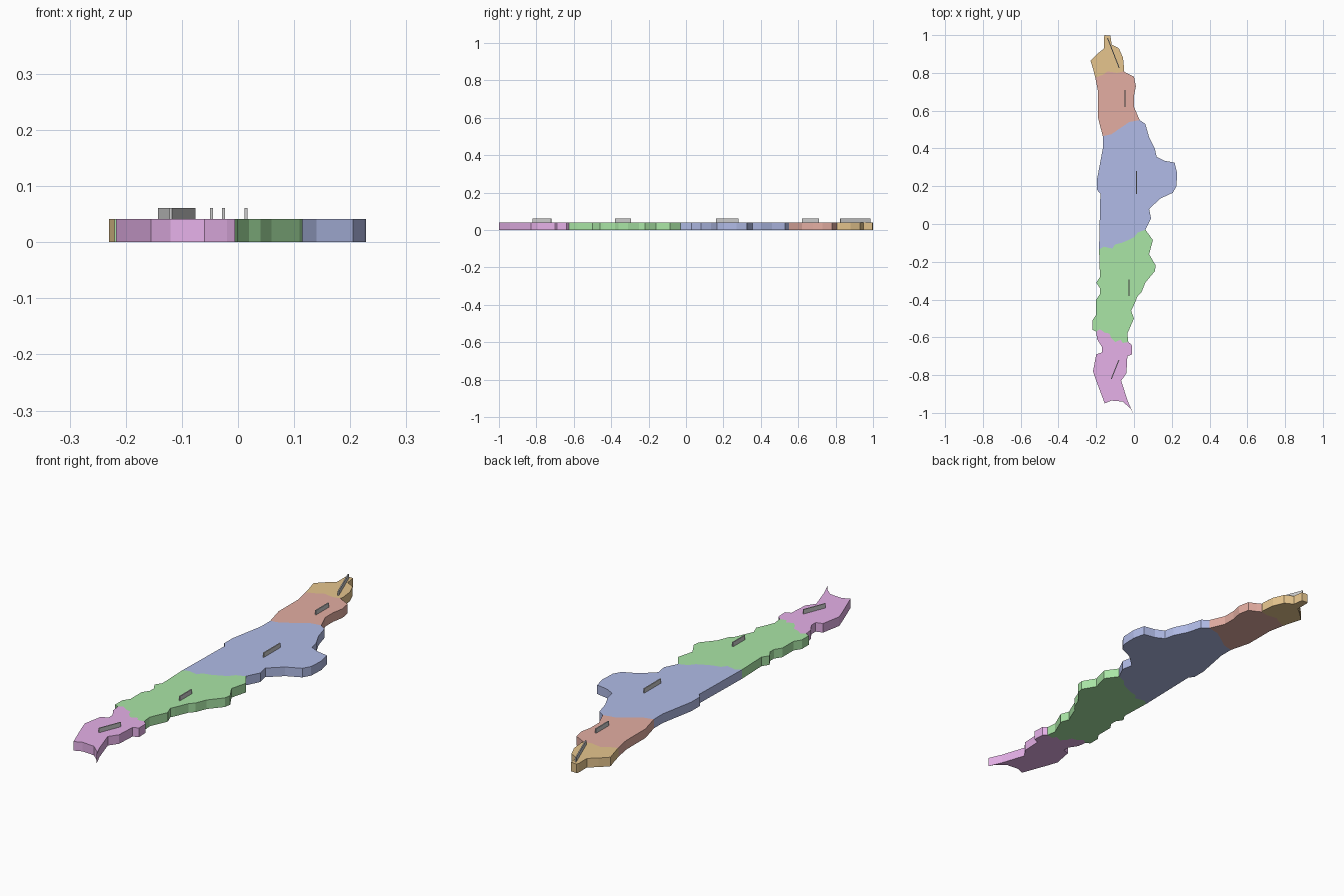
import bpy, bmesh, math
from mathutils import Vector

if "Cube" in bpy.data.objects:
    bpy.data.objects.remove(bpy.data.objects["Cube"])

TOP = 0.041

# Borders shared by neighbouring regions, listed west to east
tip = [(-.158, .99), (-.155, 1.0), (-.125, .997)]
border_1 = [(-.205, .775), (-.165, .79), (-.14, .808), (-.09, .80), (-.055, .808)]
border_2 = [(-.165, .465), (-.12, .475), (-.025, .54), (.03, .55)]
border_3 = [(-.185, -.135), (-.16, -.12), (-.115, -.13), (-.10, -.108), (-.065, -.10),
            (-.03, -.085), (0, -.07), (.02, -.045), (.06, -.03)]
border_4 = [(-.2, -.57), (-.18, -.557), (-.155, -.575), (-.13, -.58), (-.12, -.605),
            (-.10, -.625), (-.07, -.612), (-.06, -.63), (-.03, -.625)]
south = [(-.155, -.95), (-.12, -.935), (-.06, -.94), (-.02, -.975), (-.005, -1.0)]

# West and east edges of each region, listed north to south between borders
west_1 = [(-.158, .93), (-.195, .90), (-.23, .865), (-.215, .815)]
east_1 = [(-.118, .95), (-.08, .93), (-.058, .88), (-.052, .82)]
west_2 = [(-.19, .70), (-.19, .56)]
east_2 = [(-.035, .797), (0, .78), (.01, .73), (0, .68), (0, .62)]
west_3 = [(-.165, .40), (-.195, .24), (-.195, .18), (-.178, .16)]
east_3 = [(.06, .53), (.08, .46), (.11, .40), (.12, .355), (.16, .335), (.215, .325),
          (.228, .27), (.225, .20), (.205, .165), (.14, .135), (.08, .08), (.09, .03)]
west_4 = [(-.18, -.28), (-.20, -.31), (-.18, -.34), (-.18, -.37), (-.20, -.40),
          (-.20, -.48), (-.22, -.51), (-.22, -.56)]
east_4 = [(.10, -.085), (.08, -.16), (.115, -.22), (.11, -.25), (.06, -.31), (.04, -.36),
          (.02, -.38), (-.005, -.44), (-.015, -.46), (0, -.50), (-.035, -.58)]
west_5 = [(-.195, -.61), (-.17, -.65), (-.17, -.68), (-.20, -.69), (-.217, -.78), (-.20, -.83)]
east_5 = [(-.012, -.64), (-.01, -.69), (-.035, -.70), (-.04, -.79), (-.068, -.83), (-.032, -.94)]


def slab(name, north, east, low, west, color):
    """Extrude one closed map region into a flat slab."""
    outline = north + east + low[::-1] + west[::-1]
    bm = bmesh.new()
    face = bm.faces.new([bm.verts.new((x, y, 0)) for x, y in outline])
    new = bmesh.ops.extrude_face_region(bm, geom=[face], use_keep_orig=True)["geom"]
    for v in new:
        if isinstance(v, bmesh.types.BMVert):
            v.co.z = TOP
    caps = [f for f in bm.faces if len(f.verts) > 4]
    bmesh.ops.triangulate(bm, faces=caps)
    bmesh.ops.recalc_face_normals(bm, faces=bm.faces)
    mesh = bpy.data.meshes.new(name)
    bm.to_mesh(mesh)
    bm.free()
    obj = bpy.data.objects.new(name, mesh)
    bpy.context.collection.objects.link(obj)
    mat = bpy.data.materials.new(name + "_color")
    mat.diffuse_color = (*color, 1)
    mat.use_nodes = True
    mat.node_tree.nodes["Principled BSDF"].inputs["Base Color"].default_value = mat.diffuse_color
    mesh.materials.append(mat)


def marker(name, a, b):
    """Plain thin upright plate standing where a region is tagged."""
    a, b = Vector(a), Vector(b)
    d, mid = b - a, (a + b) / 2
    bpy.ops.mesh.primitive_cube_add(size=1, location=(mid.x, mid.y, TOP + .01),
                                    rotation=(0, 0, math.atan2(d.y, d.x)))
    obj = bpy.context.object
    obj.name = name
    obj.scale = (d.length, .005, .02)


# Map regions, north to south
slab("north_region", tip, east_1, border_1, west_1, (.79, .56, .27))
slab("upper_region", border_1, east_2, border_2, west_2, (.77, .42, .36))
slab("middle_region", border_2, east_3, border_3, west_3, (.44, .50, .80))
slab("lower_region", border_3, east_4, border_4, west_4, (.40, .79, .38))
slab("south_region", border_4, east_5, south, west_5, (.79, .44, .81))

# Blank marker plates on top of the regions
marker("north_marker", (-.14, .985), (-.078, .825))
marker("upper_marker", (-.047, .62), (-.047, .71))
marker("middle_marker", (.014, .16), (.014, .28))
marker("lower_marker", (-.026, -.38), (-.026, -.295))
marker("south_marker", (-.12, -.82), (-.08, -.72))
